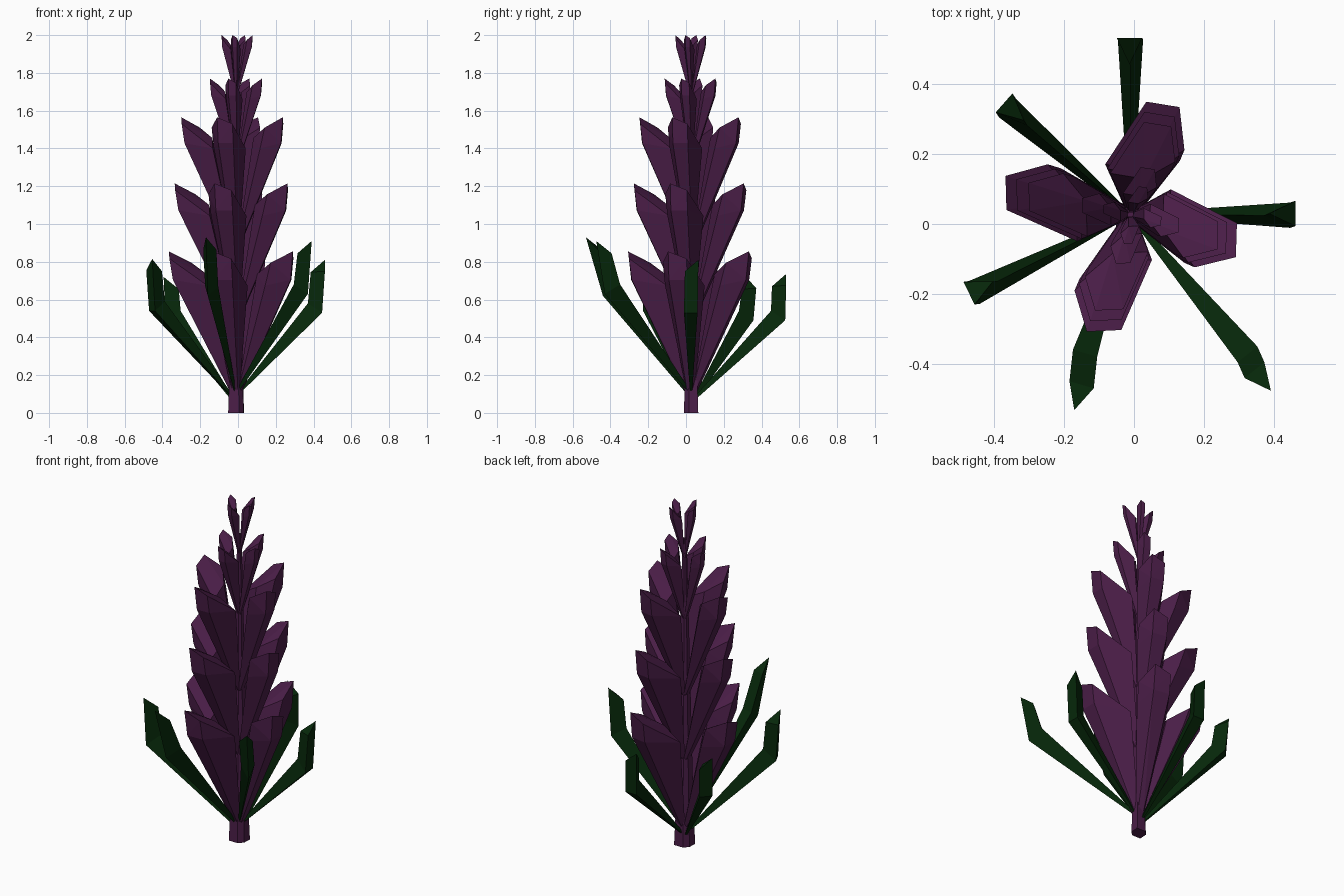
import bpy, bmesh, math
from mathutils import Vector

if "Cube" in bpy.data.objects:
    bpy.data.objects.remove(bpy.data.objects["Cube"], do_unlink=True)


def material(name, color):
    m = bpy.data.materials.new(name)
    m.use_nodes = True
    m.diffuse_color = color
    m.node_tree.nodes["Principled BSDF"].inputs["Base Color"].default_value = color
    return m


purple = material("dark purple", (0.07, 0.013, 0.065, 1))
green = material("dark green", (0.002, 0.021, 0.003, 1))
CENTRE = Vector((-0.01, 0.027, 0))
UP = Vector((0, 0, 1))


def finish(bm, name, mat):
    bmesh.ops.recalc_face_normals(bm, faces=bm.faces)
    mesh = bpy.data.meshes.new(name)
    bm.to_mesh(mesh)
    bm.free()
    mesh.materials.append(mat)
    bpy.context.collection.objects.link(bpy.data.objects.new(name, mesh))


def loft(rings, name, mat):
    """Skin matching rings of points and cap both ends."""
    bm = bmesh.new()
    rows = [[bm.verts.new(p) for p in ring] for ring in rings]
    n = len(rows[0])
    for a, b in zip(rows, rows[1:]):
        for i in range(n):
            j = (i + 1) % n
            bm.faces.new((a[i], a[j], b[j], b[i]))
    bm.faces.new(rows[0])
    bm.faces.new(rows[-1])
    finish(bm, name, mat)


# Six-sided tapering stem, longer across one diagonal
HALF = [(0.042, 0.038), (-0.015, 0.038), (-0.04, 0.012)]
SECTION = HALF + [(-x, -y) for x, y in HALF]


def stem_ring(size, z):
    return [CENTRE + Vector((x * size, y * size, z)) for x, y in SECTION]


loft([stem_ring(1, 0), stem_ring(0.85, 0.2), stem_ring(0.2, 1.8)], "stem", purple)

# Twisted crystal petal: distance outwards, fraction of height, sideways
PETAL = [(0.01, 0, 0.02), (0.01, 0, -0.02), (0.03, 0.02, 0.015), (0.03, 0.02, -0.015),
         (0.115, 0.76, 0.1), (0.31, 0.8, 0.05), (0.325, 0.95, 0.05),
         (0.2, 0.76, -0.095), (0.235, 0.92, -0.1), (0.328, 0.8, -0.045),
         (0.345, 1, -0.045), (0.14, 0.84, -0.02)]


def petal(name, angle, scale, base, height, lean):
    out = Vector((math.cos(angle), math.sin(angle), 0))
    side = Vector((-out.y, out.x, 0))
    bm = bmesh.new()
    for r, h, w in PETAL:
        p = CENTRE + (out * r + side * w) * scale
        bm.verts.new(p + Vector((lean * h, 0, base + h * height)))
    hull = bmesh.ops.convex_hull(bm, input=bm.verts)
    spare = {g for g in hull["geom_interior"] if isinstance(g, bmesh.types.BMVert)}
    bmesh.ops.delete(bm, geom=list(spare), context="VERTS")
    finish(bm, name, purple)


# Five tiers of four petals: scale, base height, tip height, sideways lean
TIERS = [(1, 0.1, 0.855, -0.026), (0.91, 0.5, 1.215, -0.025), (0.82, 0.88, 1.565, -0.02),
         (0.42, 1.32, 1.77, 0), (0.25, 1.68, 2, 0.006)]
for t, (scale, base, top, lean) in enumerate(TIERS, 1):
    for k, degrees in enumerate((-13, 69, 169, 261), 1):
        petal(f"petal_{t}_{k}", math.radians(degrees), scale, base, top - base, lean)


# Bent three-sided leaves with the flat side facing outwards or inwards
def leaf(name, bend, tip, flat_out):
    bend, tip = Vector(bend), Vector(tip)
    out = tip - CENTRE
    out.z = 0
    out.normalize()
    side = Vector((-out.y, out.x, 0))

    def ring(p, depth, rise, width, drop=0):
        inner = p - out * depth + UP * rise
        wide, ridge = (p, inner) if flat_out else (inner, p)
        return [ridge, wide + side * width, wide - side * width - UP * drop]

    root = CENTRE + out * 0.03 + UP * (0.095 + 0.018 * (out.x - out.y))
    loft([ring(root, 0.01, 0.01, 0.006), ring(bend, 0.075, 0.05, 0.036),
          ring(tip, 0.075, -0.065, 0.036, 0.06 if flat_out else 0)], name, green)


LEAVES = {
    "front": ((-0.16, -0.44, 0.62), (-0.17, -0.53, 0.93), False),
    "front_left": ((0.37, -0.43, 0.63), (0.39, -0.475, 0.91), False),
    "left": ((0.445, 0.025, 0.53), (0.46, 0.03, 0.81), True),
    "back": ((-0.01, 0.525, 0.49), (-0.013, 0.53, 0.735), True),
    "back_right": ((-0.36, 0.33, 0.49), (-0.37, 0.345, 0.72), True),
    "right": ((-0.455, -0.195, 0.54), (-0.47, -0.197, 0.815), True),
}
for place, (bend, tip, flat_out) in LEAVES.items():
    leaf(f"leaf_{place}", bend, tip, flat_out)
